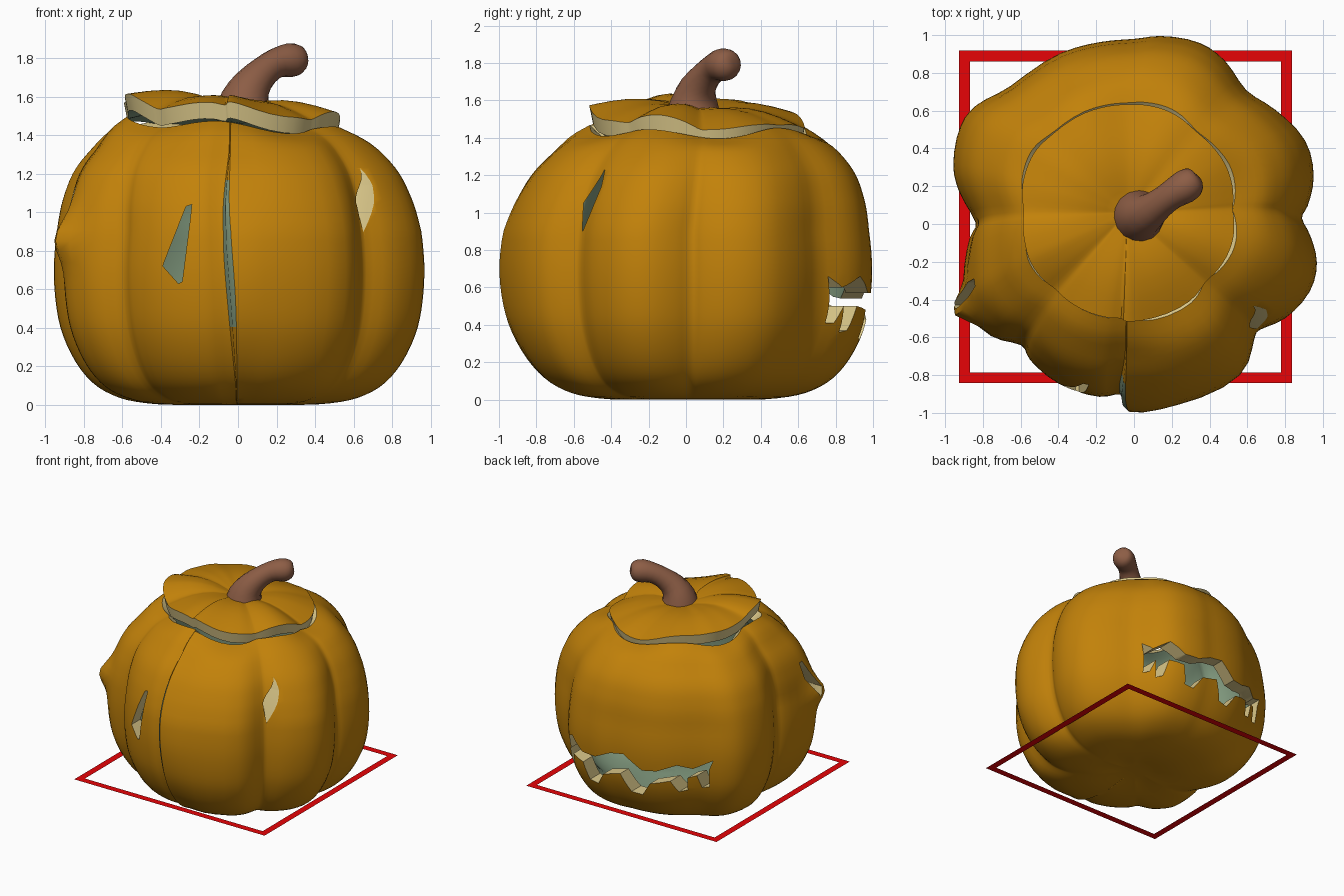
import bpy, bmesh, math
from mathutils import Vector

if "Cube" in bpy.data.objects:
    bpy.data.objects.remove(bpy.data.objects["Cube"])


def material(name, rgb):
    m = bpy.data.materials.new(name)
    m.diffuse_color = (*rgb, 1)
    m.use_nodes = True
    m.node_tree.nodes["Principled BSDF"].inputs["Base Color"].default_value = m.diffuse_color
    return m


ORANGE = material("orange_skin", (0.54, 0.222, 0.003))
TEAL = material("green_grey_inside", (0.22, 0.32, 0.21))
CREAM = material("cream_flesh", (0.70, 0.57, 0.25))
BROWN = material("brown_stem", (0.265, 0.11, 0.06))
RED = material("red_frame", (0.8, 0.001, 0.002))


def catmull(pts, n, closed):
    """Smooth a list of tuples, n samples per span."""
    out, m = [], len(pts)

    def get(i):
        if not closed:
            return pts[max(0, min(m - 1, i))]
        turn, j = divmod(i, m)
        return (pts[j][0] + 360 * turn, pts[j][1])
    for i in range(m if closed else m - 1):
        p = [get(i + k) for k in (-1, 0, 1, 2)]
        for s in range(n):
            t = s / n
            out.append(tuple(0.5 * (2 * b + (c - a) * t + (2 * a - 5 * b + 4 * c - d) * t * t
                                    + (3 * b - a - 3 * c + d) * t ** 3)
                             for a, b, c, d in zip(*p)))
    if not closed:
        out.append(tuple(pts[-1]))
    return out


def finish(name, bm, mats):
    bmesh.ops.recalc_face_normals(bm, faces=bm.faces)
    me = bpy.data.meshes.new(name)
    bm.to_mesh(me)
    bm.free()
    for m in mats:
        me.materials.append(m)
    ob = bpy.data.objects.new(name, me)
    bpy.context.collection.objects.link(ob)
    return ob


def loft(name, rings, mats, rule=lambda row, col: 0):
    """Bridge closed rings and cap both ends; rule picks the material."""
    bm = bmesh.new()
    vs = [[bm.verts.new(p) for p in r] for r in rings]
    n = len(rings[0])
    for i in range(len(vs) - 1):
        for j in range(n):
            k = (j + 1) % n
            f = bm.faces.new((vs[i][j], vs[i][k], vs[i + 1][k], vs[i + 1][j]))
            f.material_index = rule(i, j)
    bm.faces.new(vs[0][::-1]).material_index = rule(0, 0)
    bm.faces.new(vs[-1]).material_index = rule(len(vs) - 2, 0)
    return finish(name, bm, mats)


def smooth(ob, deg=40):
    bpy.ops.object.select_all(action='DESELECT')
    ob.select_set(True)
    bpy.context.view_layer.objects.active = ob
    bpy.ops.object.shade_smooth_by_angle(angle=math.radians(deg))


# Plan outline of the pumpkin: (degrees, radius), uneven lobes and a split at the front
OUTLINE = [(2, .89), (6, .925), (15, .985), (26, 1.008), (39, .962), (50, .925),
           (61, .99), (70, 1.02), (82, 1.005), (90, .98), (100.6, .98), (113, .985),
           (131.7, .98), (143, 1.045), (150.5, 1.055), (162, 1.006), (169, .947), (179.3, .84),
           (185, .874), (198, .949), (207, .995), (218, .962), (227, .877), (232.6, .906),
           (245, .935), (259, .933), (266.6, .906), (269.6, .995), (284, .985), (305, .977),
           (316, .884), (320, .871), (328, .943), (339, .997), (348, .99), (356.3, .935)]
plan = catmull(OUTLINE, 3, True)
# Side profile: (radius factor, height)
profile = catmull([(.12, .02), (.35, 0), (.55, .015), (.68, .05), (.79, .115), (.88, .22),
                   (.95, .36), (.985, .5), (1, .68), (.99, .85), (.965, 1.0), (.935, 1.1),
                   (.89, 1.2), (.82, 1.29), (.71, 1.39), (.6, 1.445)], 3, False)


def rim_wave(a):
    return -.025 * math.sin(5 * a + .6)


def body_ring(f, z, scale=1, lift=0, squash=1):
    top = max(0, min(1, (z - .9) / .55))
    split = math.sin(math.pi * max(0, min(1, (z - .1) / 1.22)))
    ring = []
    for deg, r in plan:
        r -= .05 * (1 - split) * math.exp(-((deg - 273) / 7) ** 2)
        # the split opens widest at mid height and bows to the left
        if 266.6 <= deg < 269.6:
            deg = 269.6 - (269.6 - deg) * (.2 + .8 * split)
        deg -= 2 * math.exp(-((deg - 268) / 9) ** 2 - ((z - 1) / .35) ** 2)
        a = math.radians(deg)
        # flared flap beside the left slit
        r += .085 * math.exp(-((deg - 206) / 5) ** 2 - ((z - .87) / .12) ** 2)
        r += (.96 - r) * .45 * top
        x = f * scale * r * math.cos(a) - .03 * top
        y = f * scale * r * math.sin(a) + .06 * top
        zz = z + max(0, top - .8) * 5 * (rim_wave(a) - .05 * x)
        ring.append(Vector((x, y, lift + zz * squash)))
    return ring


# Hollow body: outer skin, cut rim, inner wall
outer = [body_ring(f, z) for f, z in profile]
inner = [body_ring(f, z, .89, .08, .905) for f, z in reversed(profile)]
rim_row = len(outer) - 1


def body_rule(row, col):
    if row == rim_row:
        return 2
    if row > rim_row:
        return 1
    in_split = 266 < plan[col][0] < 269.3
    return 1 if in_split and .4 < profile[row][1] < 1.15 else 0


body = loft("pumpkin_body", outer + inner, [ORANGE, TEAL, CREAM], body_rule)


def cutter(name, pts, axis, lo, hi):
    """Prism from a side-on outline, pushed along x or y."""
    def place(u, z, d):
        return (d, u, z) if axis == 'x' else (u, d, z)
    ob = loft(name, [[place(u, z, d) for u, z in pts] for d in (lo, hi)], [CREAM])
    ob.hide_render = True
    return ob


# Carved holes: jagged mouth at the back, three slits
mouth = [(.555, .66), (.5, .6), (.4, .66), (.28, .57), (.15, .57), (.02, .63), (-.1, .65),
         (-.25, .54), (-.36, .55), (-.5, .61), (-.6, .58), (-.73, .65),
         (-.7, .57), (-.69, .42), (-.64, .41), (-.62, .52), (-.56, .5), (-.55, .39), (-.49, .37),
         (-.45, .47), (-.3, .43), (-.22, .31), (-.13, .32), (-.06, .47), (.09, .43), (.16, .32),
         (.24, .33), (.28, .48), (.4, .5), (.42, .37), (.46, .36), (.48, .5), (.5, .41),
         (.53, .41), (.54, .54)]
front_slit = [(-.27, 1.03), (-.24, 1.04), (-.25, .95), (-.29, .64), (-.31, .63), (-.39, .72),
              (-.38, .75)]
right_slit = [(-.43, 1.23), (-.45, 1.14), (-.555, .9), (-.57, .9), (-.55, 1.05), (-.46, 1.18)]
left_slit = [(-.43, .82), (-.45, .9), (-.33, 1.13), (-.29, 1.13), (-.31, 1.0)]
cutters = [cutter("mouth_cutter", mouth, 'y', .3, 1.3),
           cutter("front_slit_cutter", front_slit, 'y', -1.3, -.5),
           cutter("right_slit_cutter", right_slit, 'x', .3, 1.2),
           cutter("left_slit_cutter", left_slit, 'x', -1.3, -.5)]
# narrow the right slit: squeeze its lower half into the crease
for v in cutters[2].data.vertices:
    v.co.y = -.5 + (v.co.y + .5) * .95 + (.012 if v.co.y < -.56 else 0)
bpy.context.view_layer.objects.active = body
for c in cutters:
    mod = body.modifiers.new(c.name, 'BOOLEAN')
    mod.operation, mod.solver, mod.object = 'DIFFERENCE', 'EXACT', c
    mod.material_mode = 'TRANSFER'
    bpy.ops.object.modifier_apply(modifier=mod.name)
    bpy.data.objects.remove(c)
smooth(body)


# Lid: tilted lobed disc with a wavy, thick cut edge
def lid_ring(t, drop, shrink=1):
    ring = []
    for deg, r in plan:
        a = math.radians(deg)
        R = .57 * (1 + (r - .96) * .3) * t * shrink
        x, y = R * math.cos(a) - .035, R * math.sin(a) + .06
        z = 1.54 - .1 * x - .11 * max(0, y) + .055 * math.sin(math.pi * t)
        z += (r - .96) * .25 * t + t * t * rim_wave(a) - drop
        ring.append((x, y, z))
    return ring


steps = [.08, .2, .35, .5, .65, .8, .92, 1]
lid_rings = [lid_ring(t, 0) for t in steps] + [lid_ring(t, .085, .97) for t in reversed(steps)]
edge = len(steps) - 1
lid = loft("lid", lid_rings, [ORANGE, TEAL, CREAM],
           lambda row, col: 2 if row == edge else (1 if row > edge else 0))
smooth(lid)

# Bent stem with a rounded tip: x, y, z, radius
path = catmull([(.03, .04, 1.51, .15), (.04, .045, 1.59, .128), (.08, .065, 1.67, .098),
                (.14, .11, 1.735, .08), (.2, .155, 1.775, .078), (.265, .195, 1.79, .088),
                (.31, .225, 1.788, .08), (.335, .24, 1.785, .055), (.345, .248, 1.785, .015)],
               2, False)
stem_rings = []
for i, p in enumerate(path):
    a, b = path[max(0, i - 1)], path[min(len(path) - 1, i + 1)]
    q = (Vector(b[:3]) - Vector(a[:3])).to_track_quat('Z', 'Y')
    stem_rings.append([Vector(p[:3]) + q @ Vector((p[3] * math.cos(k * math.pi / 8),
                                                   p[3] * math.sin(k * math.pi / 8), 0))
                       for k in range(16)])
smooth(loft("stem", stem_rings, [BROWN]), 60)

# Flat red square frame around the base
bm = bmesh.new()
loops = []
for h in (.881, .823):
    loops.append([bm.verts.new((-.045 + sx * h, .038 + sy * h, .115))
                  for sx, sy in ((-1, -1), (1, -1), (1, 1), (-1, 1))])
for j in range(4):
    k = (j + 1) % 4
    bm.faces.new((loops[0][j], loops[0][k], loops[1][k], loops[1][j]))
finish("ground_frame", bm, [RED])
